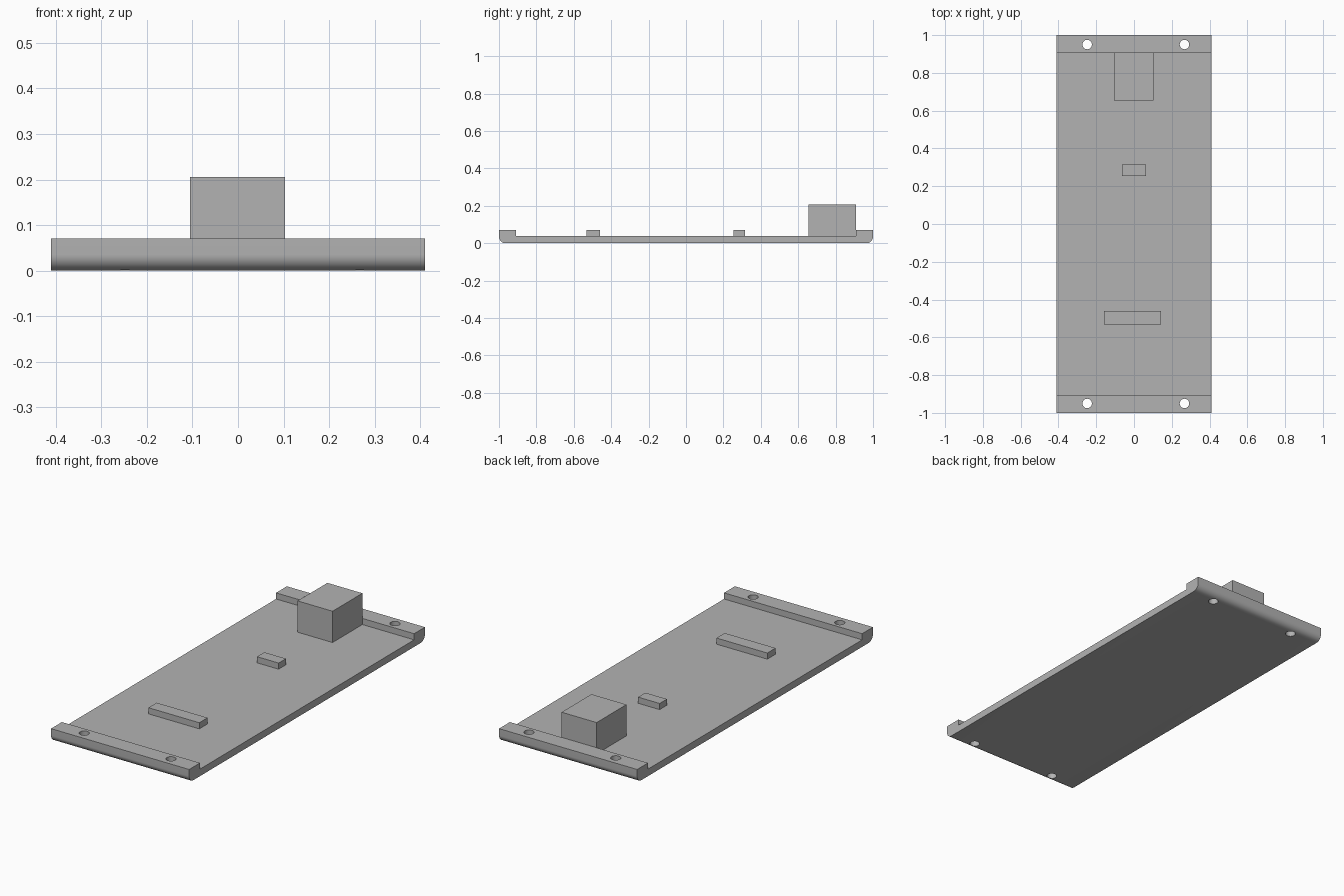
import bpy, bmesh, math

if "Cube" in bpy.data.objects:
    bpy.data.objects.remove(bpy.data.objects["Cube"])

HALF_W, RIM_Y, PLATE_Z, RIM_Z, R = 0.41, 0.908, 0.038, 0.071, 0.035

grey = bpy.data.materials.new("mid_grey")
grey.diffuse_color = (0.45, 0.45, 0.45, 1)
grey.use_nodes = True
grey.node_tree.nodes["Principled BSDF"].inputs["Base Color"].default_value = grey.diffuse_color


def make_object(name, bm):
    bmesh.ops.recalc_face_normals(bm, faces=bm.faces)
    mesh = bpy.data.meshes.new(name)
    bm.to_mesh(mesh)
    bm.free()
    mesh.materials.append(grey)
    obj = bpy.data.objects.new(name, mesh)
    bpy.context.collection.objects.link(obj)
    return obj


def box(name, x0, x1, y0, y1, z0, z1):
    bm = bmesh.new()
    bmesh.ops.create_cube(bm, size=1)
    for v in bm.verts:
        v.co = (x1 if v.co.x > 0 else x0, y1 if v.co.y > 0 else y0, z1 if v.co.z > 0 else z0)
    return make_object(name, bm)


# Base plate: side profile with raised end rims and rounded lower ends
half = [(RIM_Y, PLATE_Z), (RIM_Y, RIM_Z), (1, RIM_Z)]
for i in range(13):
    a = math.pi / 2 * i / 12
    half.append((1 - R + R * math.cos(a), R - R * math.sin(a)))
profile = half + [(-y, z) for y, z in reversed(half)]
bm = bmesh.new()
face = bm.faces.new([bm.verts.new((-HALF_W, y, z)) for y, z in profile])
ext = bmesh.ops.extrude_face_region(bm, geom=[face])
moved = [v for v in ext["geom"] if isinstance(v, bmesh.types.BMVert)]
bmesh.ops.translate(bm, verts=moved, vec=(2 * HALF_W, 0, 0))
plate = make_object("base_plate", bm)

# Four screw holes through the rims
bm = bmesh.new()
for x in (-0.248, 0.267):
    for y in (-0.95, 0.95):
        made = bmesh.ops.create_cone(bm, cap_ends=True, segments=32, radius1=0.025,
                                     radius2=0.025, depth=0.3)
        bmesh.ops.translate(bm, verts=made["verts"], vec=(x, y, 0.03))
cutter = make_object("hole_cutter", bm)
cutter.hide_render = True
cut = plate.modifiers.new("screw_holes", "BOOLEAN")
cut.operation, cut.solver, cut.object = "DIFFERENCE", "EXACT", cutter
bpy.context.view_layer.objects.active = plate
plate.select_set(True)
bpy.ops.object.modifier_apply(modifier=cut.name)
bpy.data.objects.remove(cutter)
bpy.ops.object.shade_smooth_by_angle(angle=math.radians(30))

# Raised blocks on the plate
box("connector_block", -0.105, 0.103, 0.655, RIM_Y, PLATE_Z, 0.206)
box("small_chip", -0.064, 0.064, 0.253, 0.315, PLATE_Z, RIM_Z)
box("long_header", -0.16, 0.142, -0.531, -0.461, PLATE_Z, RIM_Z)
